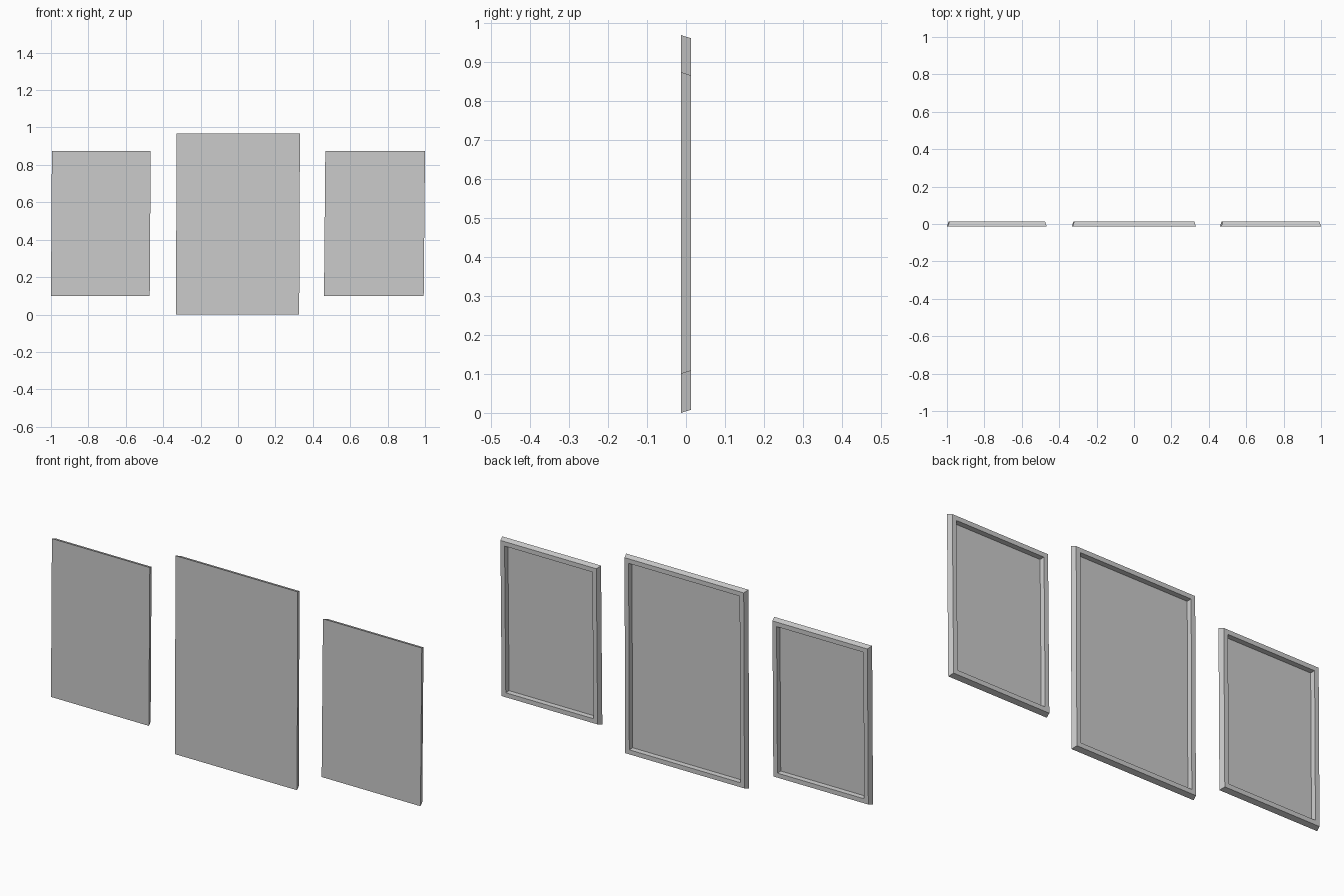
import bpy, bmesh

if "Cube" in bpy.data.objects:
    bpy.data.objects.remove(bpy.data.objects["Cube"])

# One plain grey for every panel
grey = bpy.data.materials.new("plain_grey")
grey.use_nodes = True
colour = (0.6, 0.6, 0.6, 1)
grey.diffuse_color = colour
grey.node_tree.nodes["Principled BSDF"].inputs["Base Color"].default_value = colour

FRONT, BACK, FLOOR = -0.0125, 0.0125, -0.0105
TAPER, BORDER = 0.008, 0.022


def panel(name, left, right, bottom, top, lean):
    """Tray-like panel: flat front, tapered sides and a recess in the back."""
    bm = bmesh.new()

    def ring(inset, y):
        corners = [(left + inset, bottom + inset), (right - inset, bottom + inset),
                   (right - inset, top - inset), (left + inset, top - inset)]
        return [bm.verts.new((x + lean * (z - bottom) / (top - bottom), y, z))
                for x, z in corners]

    # Front outline, back outline, recess opening, recess floor
    rings = [ring(0, FRONT), ring(TAPER, BACK),
             ring(TAPER + BORDER, BACK), ring(TAPER + BORDER + 0.002, FLOOR)]
    bm.faces.new(rings[0])
    bm.faces.new(rings[-1])
    for a, b in zip(rings, rings[1:]):
        for i in range(4):
            j = (i + 1) % 4
            bm.faces.new((a[i], a[j], b[j], b[i]))
    bmesh.ops.recalc_face_normals(bm, faces=bm.faces)

    mesh = bpy.data.meshes.new(name)
    bm.to_mesh(mesh)
    bm.free()
    mesh.materials.append(grey)
    obj = bpy.data.objects.new(name, mesh)
    bpy.context.collection.objects.link(obj)


# Tall centre panel with a shorter one on each side
panel("centre_panel", -0.332, 0.327, 0.0, 0.968, 0.004)
panel("right_panel", -1.0, -0.472, 0.1, 0.873, 0.005)
panel("left_panel", 0.46, 0.993, 0.1, 0.873, 0.007)
